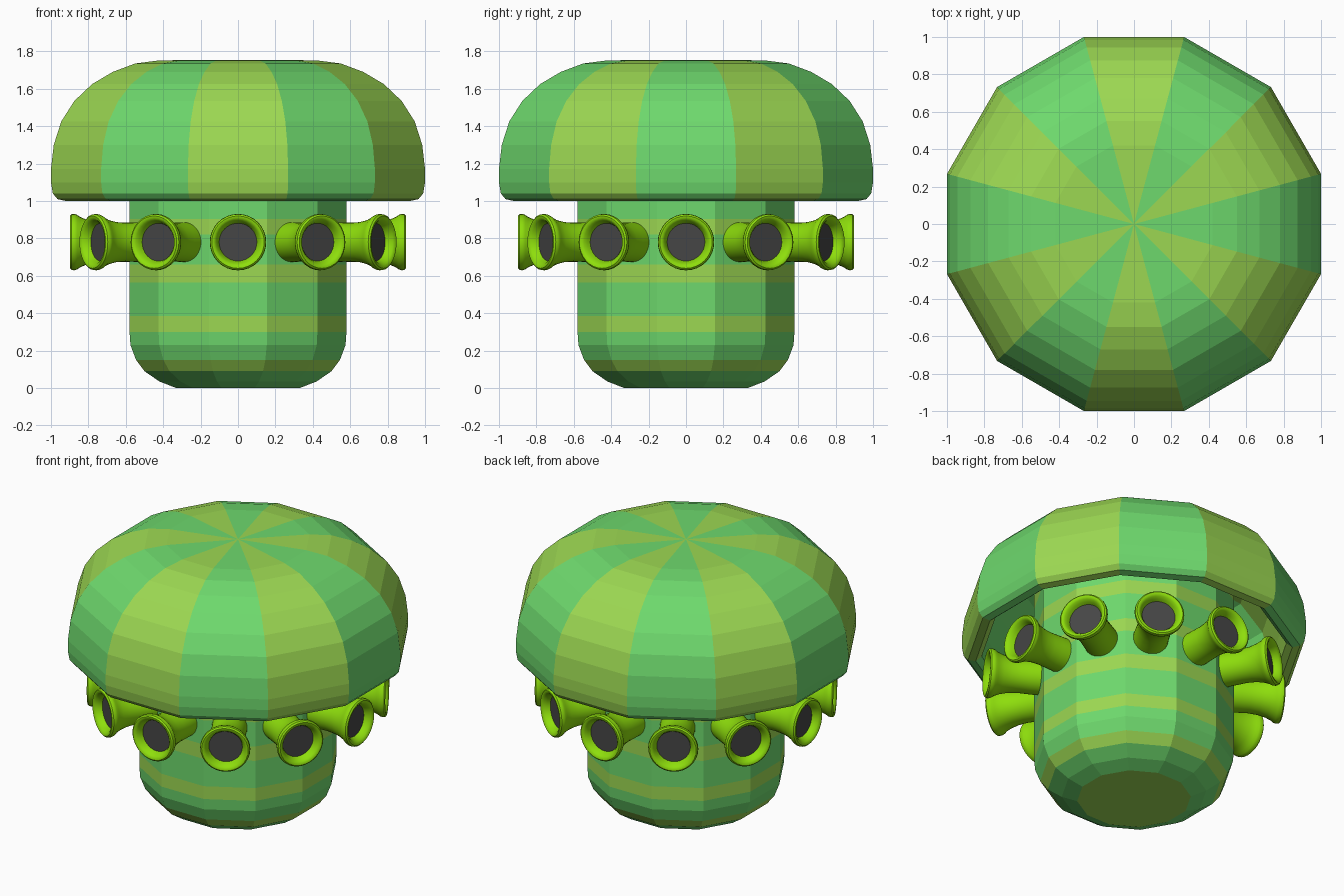
import bpy, bmesh, math
from mathutils import Matrix

if "Cube" in bpy.data.objects:
    bpy.data.objects.remove(bpy.data.objects["Cube"])


def linear(c):
    c /= 255
    return c / 12.92 if c <= 0.04045 else ((c + 0.055) / 1.055) ** 2.4


def material(name, r, g, b):
    m = bpy.data.materials.new(name)
    m.diffuse_color = (linear(r), linear(g), linear(b), 1)
    m.use_nodes = True
    m.node_tree.nodes["Principled BSDF"].inputs["Base Color"].default_value = m.diffuse_color
    return m


green = material("leaf green", 110, 217, 109)
yellow = material("yellow green", 156, 216, 82)
lime = material("bright lime", 142, 222, 12)
dark = material("dark grey", 70, 70, 70)


def lathe(name, profile, sides, start, mats, rule):
    """Spin (radius, height) points round z; radius 0 makes a pole."""
    bm = bmesh.new()
    rings = []
    for r, z in profile:
        if r == 0:
            rings.append([bm.verts.new((0, 0, z))] * sides)
        else:
            rings.append([bm.verts.new((r * math.cos(start + math.tau * i / sides),
                                        r * math.sin(start + math.tau * i / sides), z))
                          for i in range(sides)])
    for a, b in zip(rings, rings[1:]):
        for i in range(sides):
            j = (i + 1) % sides
            quad = list(dict.fromkeys([a[i], a[j], b[j], b[i]]))
            f = bm.faces.new(quad)
            f.material_index = rule(f.calc_center_median())
    bmesh.ops.recalc_face_normals(bm, faces=bm.faces[:])
    mesh = bpy.data.meshes.new(name)
    bm.to_mesh(mesh)
    bm.free()
    for m in mats:
        mesh.materials.append(m)
    ob = bpy.data.objects.new(name, mesh)
    bpy.context.collection.objects.link(ob)
    return ob


SIDES = 12
HALF = math.pi / SIDES
K = 1 / math.cos(HALF)  # flat-to-flat radius -> corner radius

# Cap: hollow dome with wedge-shaped stripes
cap_profile = [(0, 1.755), (0.42, 1.752), (0.55, 1.735), (0.67, 1.69), (0.78, 1.625),
               (0.875, 1.535), (0.945, 1.425), (0.985, 1.30), (1.0, 1.17), (1.0, 1.10),
               (0.99, 1.04), (0.965, 1.01), (0.92, 1.0), (0.885, 1.03), (0.87, 1.17),
               (0.82, 1.36), (0.68, 1.52), (0.45, 1.60), (0, 1.61)]
lathe("cap", [(r * K, z) for r, z in cap_profile], SIDES, HALF, [green, yellow],
      lambda c: round(math.atan2(c.y, c.x) / (2 * HALF)) % 2)

# Stem: rounded base, horizontal stripes
stem_profile = [(0, 0), (0.33, 0), (0.42, 0.035), (0.50, 0.09), (0.545, 0.15), (0.575, 0.23),
                (0.58, 0.30), (0.58, 0.385), (0.58, 0.565), (0.58, 0.66), (0.58, 0.82),
                (0.58, 0.905), (0.58, 1.08), (0.58, 1.17), (0.58, 1.34), (0.58, 1.43),
                (0.58, 1.57)]
stripes = [(-1, 0.005), (0.09, 0.15), (0.30, 0.385), (0.565, 0.66),
           (0.82, 0.905), (1.08, 1.17), (1.34, 1.43)]
lathe("stem", [(r * K, z) for r, z in stem_profile], SIDES, HALF, [green, yellow],
      lambda c: int(any(lo < c.z < hi for lo, hi in stripes)))

# Ring of flared nozzles, one on each flat of the stem, with dark mouths
nozzle_profile = [(0.107, 0.55), (0.105, 0.64), (0.103, 0.70), (0.108, 0.76), (0.120, 0.81),
                  (0.135, 0.845), (0.146, 0.86), (0.151, 0.875), (0.149, 0.89),
                  (0.140, 0.898), (0.129, 0.897), (0.118, 0.887), (0.108, 0.87),
                  (0.101, 0.85), (0, 0.85)]
for k in range(SIDES):
    ob = lathe(f"nozzle_{k + 1}", nozzle_profile, 32, 0, [lime, dark],
               lambda c: int(c.z > 0.8499 and c.xy.length < 0.09))
    ob.data.transform(Matrix.Translation((0, 0, 0.78))
                      @ Matrix.Rotation(k * 2 * HALF, 4, 'Z')
                      @ Matrix.Rotation(math.pi / 2, 4, 'Y'))
    bpy.ops.object.select_all(action='DESELECT')
    ob.select_set(True)
    bpy.context.view_layer.objects.active = ob
    bpy.ops.object.shade_smooth_by_angle(angle=math.radians(40))
